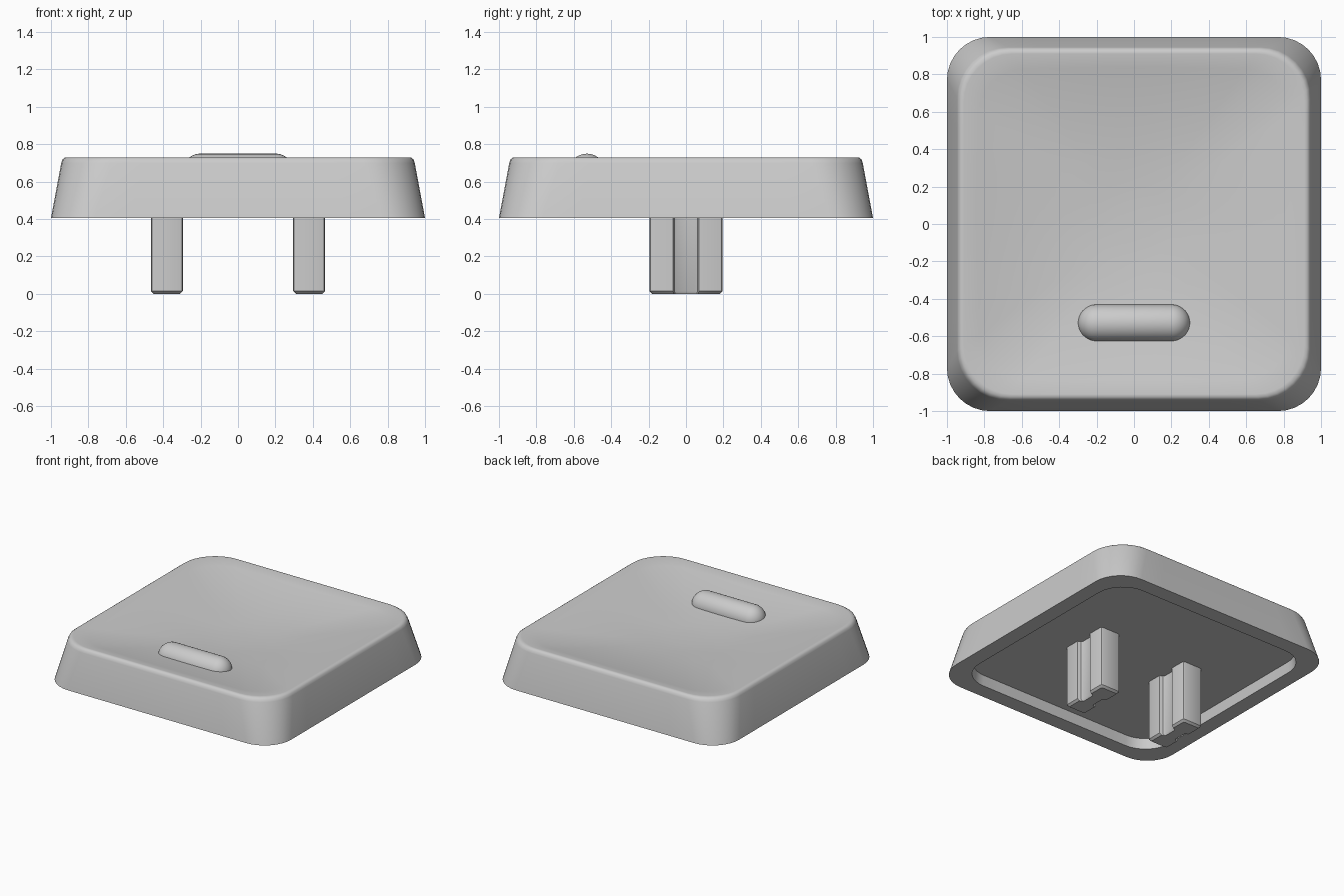
import bpy, bmesh, math
from mathutils import Matrix, Vector

if "Cube" in bpy.data.objects:
    bpy.data.objects.remove(bpy.data.objects["Cube"])


def finish(bm, name, angle=35):
    bmesh.ops.recalc_face_normals(bm, faces=bm.faces)
    mesh = bpy.data.meshes.new(name)
    bm.to_mesh(mesh)
    bm.free()
    ob = bpy.data.objects.new(name, mesh)
    bpy.context.collection.objects.link(ob)
    bpy.ops.object.select_all(action='DESELECT')
    ob.select_set(True)
    bpy.context.view_layer.objects.active = ob
    bpy.ops.object.shade_smooth_by_angle(angle=math.radians(angle))
    return ob


def rounded_square(h, r, arc=8, side=8):
    """Outline points of a rounded square, with subdivided straight sides."""
    pts = []
    for k in range(4):
        rot = Matrix.Rotation(k * math.pi / 2, 2)
        for i in range(arc + 1):
            a = i / arc * math.pi / 2
            pts.append(rot @ Vector((h - r + r * math.cos(a), h - r + r * math.sin(a))))
        for i in range(1, side):
            pts.append(rot @ Vector(((h - r) * (1 - 2 * i / side), h)))
    return pts


# Cap shell: cavity, lip, drafted wall, rounded rim, dished top in one loft
rings = [(rounded_square(h, r), z) for h, r, z in (
    (0.87, 0.21, 0.485), (0.88, 0.22, 0.405), (1.0, 0.23, 0.405),
    (0.945, 0.27, 0.70), (0.938, 0.27, 0.719), (0.925, 0.265, 0.729),
    (0.91, 0.26, 0.73))]
rim = rounded_square(0.91, 0.26)
DISH_R, DISH_LOW, DISH_D = 0.32, 0.63, 0.10
for i in range(1, 9):                      # rounded square blends to a circle
    s = i / 8
    t = 1 - s * (1 - DISH_R / 0.91)
    rings.append(([p.lerp(p.normalized() * DISH_R, s) for p in rim],
                  DISH_LOW + DISH_D * t * t))
for f in (0.66, 0.33):                     # circular centre of the dish
    t = f * DISH_R / 0.91
    rings.append(([p.normalized() * DISH_R * f for p in rim],
                  DISH_LOW + DISH_D * t * t))

bm = bmesh.new()
loops = [[bm.verts.new((p.x, p.y, z)) for p in pts] for pts, z in rings]
n = len(rim)
for a, b in zip(loops, loops[1:]):
    for i in range(n):
        j = (i + 1) % n
        bm.faces.new((a[i], a[j], b[j], b[i]))
bm.faces.new(loops[0])
bm.faces.new(loops[-1])
finish(bm, "cap_shell")

# Homing bar: sphere stretched into a capsule, half sunk in the dish
bm = bmesh.new()
bmesh.ops.create_uvsphere(bm, u_segments=32, v_segments=17, radius=0.1,
                          matrix=Matrix.Rotation(math.pi / 2, 4, 'Y'))
for v in bm.verts:
    v.co.x += math.copysign(0.2, v.co.x)
    v.co += Vector((0, -0.53, 0.65))
finish(bm, "homing_bar")

# Stem legs: waisted profile with rounded corners and a chamfered foot
half = [(0.085, 0.0), (0.052, 0.0), (0.052, 0.045), (0.060, 0.062), (0.085, 0.070),
        (0.085, 0.180), (0.081, 0.191), (0.070, 0.195)][1:]
right = [(x, -y) for x, y in reversed(half[1:])] + half[1:]
profile = right + [(-x, -y) for x, y in right]
for side, name in ((-1, "left_leg"), (1, "right_leg")):
    bm = bmesh.new()
    loops = []
    for z, inset in ((0.0, 0.015), (0.015, 0.0), (0.50, 0.0)):
        sx, sy = 1 - inset / 0.085, 1 - inset / 0.195
        loops.append([bm.verts.new((side * 0.38 + x * sx, y * sy, z)) for x, y in profile])
    m = len(profile)
    for a, b in zip(loops, loops[1:]):
        for i in range(m):
            j = (i + 1) % m
            bm.faces.new((a[i], a[j], b[j], b[i]))
    bm.faces.new(loops[0])
    bm.faces.new(loops[-1])
    finish(bm, name, 30)
